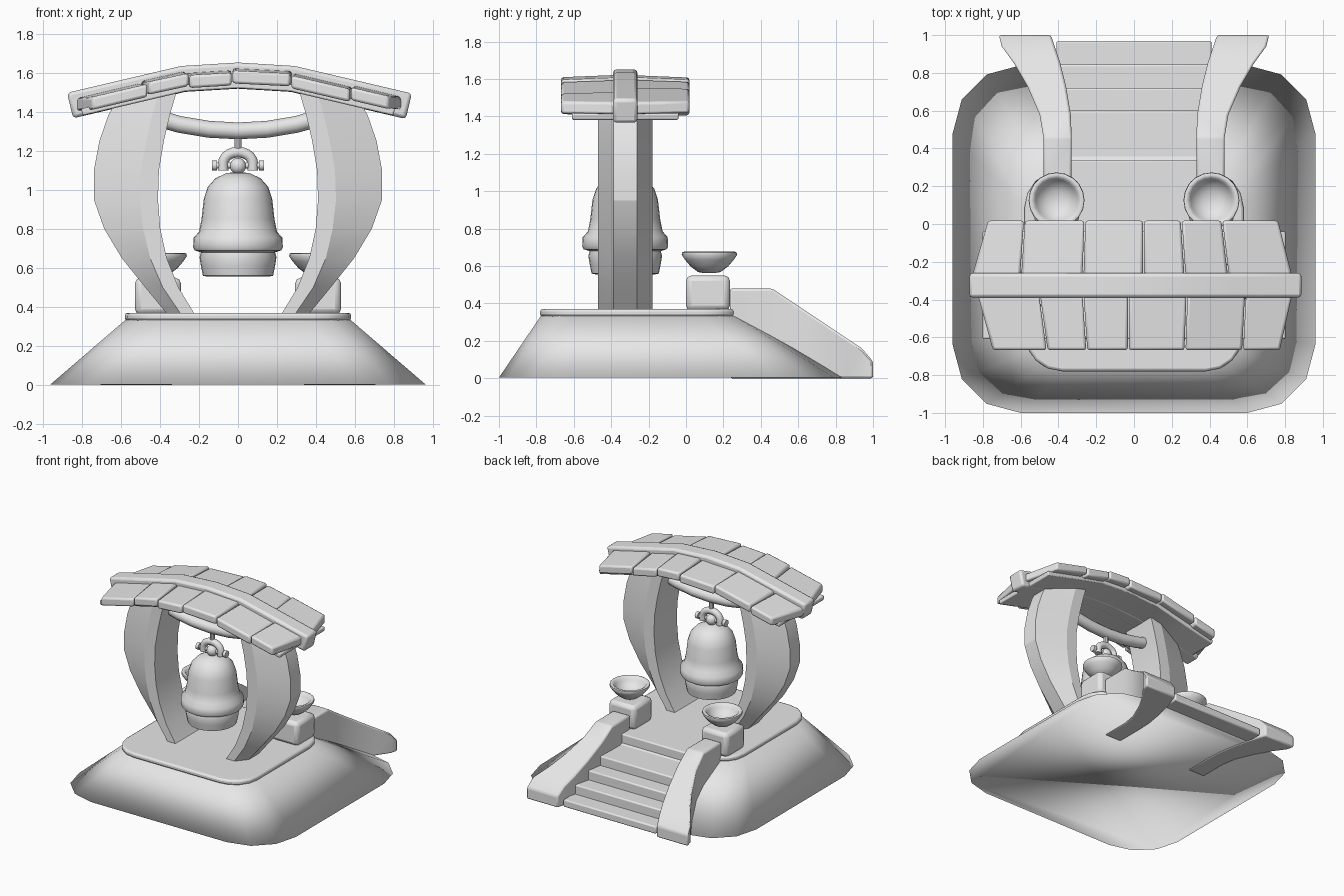
import bpy, bmesh, math
from mathutils import Vector

if "Cube" in bpy.data.objects:
    bpy.data.objects.remove(bpy.data.objects["Cube"])

stone = bpy.data.materials.new("plain_grey")
stone.diffuse_color = (0.8, 0.8, 0.8, 1)
stone.use_nodes = True
stone.node_tree.nodes["Principled BSDF"].inputs["Base Color"].default_value = stone.diffuse_color
CY = -0.325  # depth of the arch and bell


def finish(name, bm, bevel=0.0, angle=35, segments=2):
    bmesh.ops.recalc_face_normals(bm, faces=bm.faces)
    me = bpy.data.meshes.new(name)
    bm.to_mesh(me)
    bm.free()
    ob = bpy.data.objects.new(name, me)
    bpy.context.collection.objects.link(ob)
    me.materials.append(stone)
    if bevel:
        m = ob.modifiers.new("bevel", 'BEVEL')
        m.width, m.segments, m.limit_method = bevel, segments, 'ANGLE'
    bpy.ops.object.select_all(action='DESELECT')
    ob.select_set(True)
    bpy.context.view_layer.objects.active = ob
    bpy.ops.object.shade_smooth_by_angle(angle=math.radians(angle))
    return ob


def loft(name, rings, caps=True, **kw):
    """Skin a list of equal-length closed rings."""
    bm = bmesh.new()
    rows = [[bm.verts.new(p) for p in r] for r in rings]
    n = len(rows[0])
    for a, b in zip(rows, rows[1:]):
        for i in range(n):
            j = (i + 1) % n
            bm.faces.new((a[i], a[j], b[j], b[i]))
    if caps:
        bm.faces.new(rows[0])
        bm.faces.new(rows[-1])
    return finish(name, bm, **kw)


def box(name, x0, x1, y0, y1, z0, z1, **kw):
    ring = lambda z: [(x0, y0, z), (x1, y0, z), (x1, y1, z), (x0, y1, z)]
    return loft(name, [ring(z0), ring(z1)], **kw)


def rounded_rect(hx, y0, y1, r, z, n=4):
    pts = []
    corners = [(hx - r, y1 - r, 0), (r - hx, y1 - r, 90), (r - hx, y0 + r, 180), (hx - r, y0 + r, 270)]
    for cx, cy, a0 in corners:
        for k in range(n + 1):
            a = math.radians(a0 + 90 * k / n)
            pts.append((cx + r * math.cos(a), cy + r * math.sin(a), z))
    return pts


def lathe(name, profile, x, y, n=24, **kw):
    rings = [[(x + r * math.cos(2 * math.pi * k / n), y + r * math.sin(2 * math.pi * k / n), z)
              for k in range(n)] for r, z in profile]
    return loft(name, rings, **kw)


def tube(name, path, r, n=12):
    """Round bar along a path in the xz plane."""
    pts = [Vector((x, CY, z)) for x, z in path]
    rings = []
    for i, p in enumerate(pts):
        t = (pts[min(i + 1, len(pts) - 1)] - pts[max(i - 1, 0)]).normalized()
        u = Vector((0, 1, 0)).cross(t)
        rings.append([p + r * (math.cos(2 * math.pi * k / n) * u + math.sin(2 * math.pi * k / n) * Vector((0, 1, 0)))
                      for k in range(n)])
    return loft(name, rings, angle=50)


# Solid sloped mound, fully smooth, and the paved slab on it
loft("mound", [rounded_rect(0.96, -1.0, 0.84, 0.36, 0.004, 3), rounded_rect(0.575, -0.775, 0.28, 0.2, 0.335, 3)],
     angle=180)
loft("platform", [rounded_rect(0.58, -0.78, 0.285, 0.2, 0.33), rounded_rect(0.58, -0.78, 0.285, 0.2, 0.37)],
     bevel=0.014)

# Stairs
box("landing", -0.35, 0.35, 0.1, 0.34, 0.25, 0.37, bevel=0.01)
steps = [(0.3, 0.6, 0.18, 0.29), (0.55, 0.72, 0.1, 0.215), (0.68, 0.845, 0.02, 0.14), (0.8, 0.97, 0.005, 0.065)]
for i, (back, front, bottom, top) in enumerate(steps):
    box(f"step_{i + 1}", -0.41, 0.41, back, front, bottom, top, bevel=0.01)

# Stair rails, posts and bowls, mirrored left and right
rail = [(0.235, 0.33, 0.48, 0.48), (0.46, 0.33, 0.48, 0.48), (0.58, 0.335, 0.50, 0.40),
        (0.73, 0.36, 0.565, 0.30), (0.85, 0.39, 0.635, 0.22), (0.94, 0.42, 0.70, 0.16), (1.0, 0.44, 0.715, 0.09)]
bowl = [(0.03, 0.563), (0.06, 0.568), (0.1, 0.598), (0.13, 0.633), (0.148, 0.66), (0.146, 0.673), (0.135, 0.677),
        (0.12, 0.67), (0.11, 0.65), (0.085, 0.62), (0.05, 0.6), (0.01, 0.595)]
for s, side in ((-1, "left"), (1, "right")):
    loft(f"{side}_rail", [[(s * a, y, 0), (s * b, y, 0), (s * b, y, z), (s * a, y, z)] for y, a, b, z in rail],
         bevel=0.012)
    box(f"{side}_post", s * 0.41 - 0.118, s * 0.41 + 0.118, 0.0, 0.235, 0.36, 0.55, bevel=0.03, angle=50)
    lathe(f"{side}_bowl", bowl, s * 0.41, 0.125, n=20, angle=50)

# Curved pillars, tapering in depth towards the outside
pillar = [(0.36, 0.22, 0.29, 0.36), (0.5, 0.305, 0.385, 0.475), (0.65, 0.365, 0.45, 0.595), (0.8, 0.398, 0.485, 0.685),
          (0.95, 0.41, 0.502, 0.738), (1.1, 0.405, 0.497, 0.738), (1.25, 0.38, 0.47, 0.71),
          (1.38, 0.35, 0.44, 0.665), (1.5, 0.315, 0.405, 0.6)]
for s, side in ((-1, "left"), (1, "right")):
    loft(f"{side}_pillar", [[(s * a, CY - 0.145, z), (s * m, CY - 0.145, z), (s * o, CY - 0.062, z),
                             (s * o, CY + 0.062, z), (s * m, CY + 0.145, z), (s * a, CY + 0.145, z)]
                            for z, a, m, o in pillar], angle=17)

# Sagging crossbeam
beam = [(-0.42, 1.37), (-0.3, 1.335), (-0.15, 1.31), (0, 1.302), (0.15, 1.31), (0.3, 1.335), (0.42, 1.37)]
tube("crossbeam", beam, 0.043)


# Beam and lining board following the roof line
def roof_z(x):
    x = abs(x)
    return 1.585 - 0.06 * x if x < 0.28 else 1.568 - 0.235 * (x - 0.28)


def roof_strip(name, x0, x1, half_depth, half_thick, offset, bevel):
    rings = []
    for x in (x0, -0.55, -0.28, 0, 0.28, 0.55, x1):
        slope = (roof_z(x + 0.02) - roof_z(x - 0.02)) / 0.04
        n = Vector((-slope, 0, 1)).normalized()
        c = Vector((x, CY, roof_z(x))) + n * offset
        n *= half_thick
        d = Vector((0, half_depth, 0))
        rings.append([c - n - d, c - n + d, c + n + d, c + n - d])
    return loft(name, rings, bevel=bevel)


roof_strip("ridge_beam", -0.86, 0.875, 0.065, 0.067, 0, 0.018)
roof_strip("roof_lining", -0.81, 0.81, 0.285, 0.018, -0.047, 0.008)

# Roof tiles: seams at the ridge and at the eave
rows = {
    "front": (-1, (-0.83, -0.50, -0.27, -0.03, 0.28, 0.59, 0.84), (-0.75, -0.46, -0.25, -0.03, 0.27, 0.575, 0.775)),
    "rear": (1, (-0.86, -0.60, -0.27, 0.05, 0.27, 0.50, 0.84), (-0.775, -0.58, -0.26, 0.05, 0.25, 0.465, 0.765)),
}
for name, (s, inner, outer) in rows.items():
    for i in range(6):
        lift = 0.006 if i % 2 else -0.004
        ring_pts = []
        for xs, y, drop in ((inner, CY + s * 0.05, 0), (outer, CY + s * 0.343, 0.012)):
            a, b = xs[i] + 0.003, xs[i + 1] - 0.003
            za, zb = roof_z(a) - drop + lift, roof_z(b) - drop + lift
            h = 0.033
            ring_pts.append([(a, y, za - h), (b, y, zb - h), (b, y, zb + h), (a, y, za + h)])
        loft(f"{name}_tile_{i + 1}", ring_pts, bevel=0.014, angle=50)

# Bell with hollow mouth
lathe("bell", [(0.01, 1.092), (0.06, 1.085), (0.115, 1.06), (0.155, 1.015), (0.175, 0.955), (0.187, 0.85),
               (0.2, 0.785), (0.227, 0.755), (0.23, 0.705), (0.222, 0.69), (0.19, 0.68), (0.197, 0.655),
               (0.19, 0.61), (0.18, 0.56), (0.16, 0.556), (0.15, 0.62), (0.1, 0.66)], 0, CY, n=28, angle=40)

# Hanger: rope, loop, cross pin and ball
lathe("rope", [(0.018, 1.19), (0.018, 1.29)], 0, CY, n=10)
arc = [(0.076 * math.cos(math.pi * k / 10), 1.135 + 0.058 * math.sin(math.pi * k / 10)) for k in range(11)]
tube("hanger_loop", [(0.076, 1.1)] + arc + [(-0.076, 1.1)], 0.027)
tube("cross_pin", [(-0.12, 1.125), (0.12, 1.125)], 0.016)
for s, side in ((-1, "left"), (1, "right")):
    tube(f"{side}_pin_head", [(s * 0.108, 1.125), (s * 0.132, 1.125)], 0.026)
bm = bmesh.new()
bmesh.ops.create_uvsphere(bm, u_segments=16, v_segments=10, radius=0.042)
bmesh.ops.translate(bm, verts=bm.verts, vec=(0, CY, 1.122))
finish("hanger_ball", bm, angle=60)
